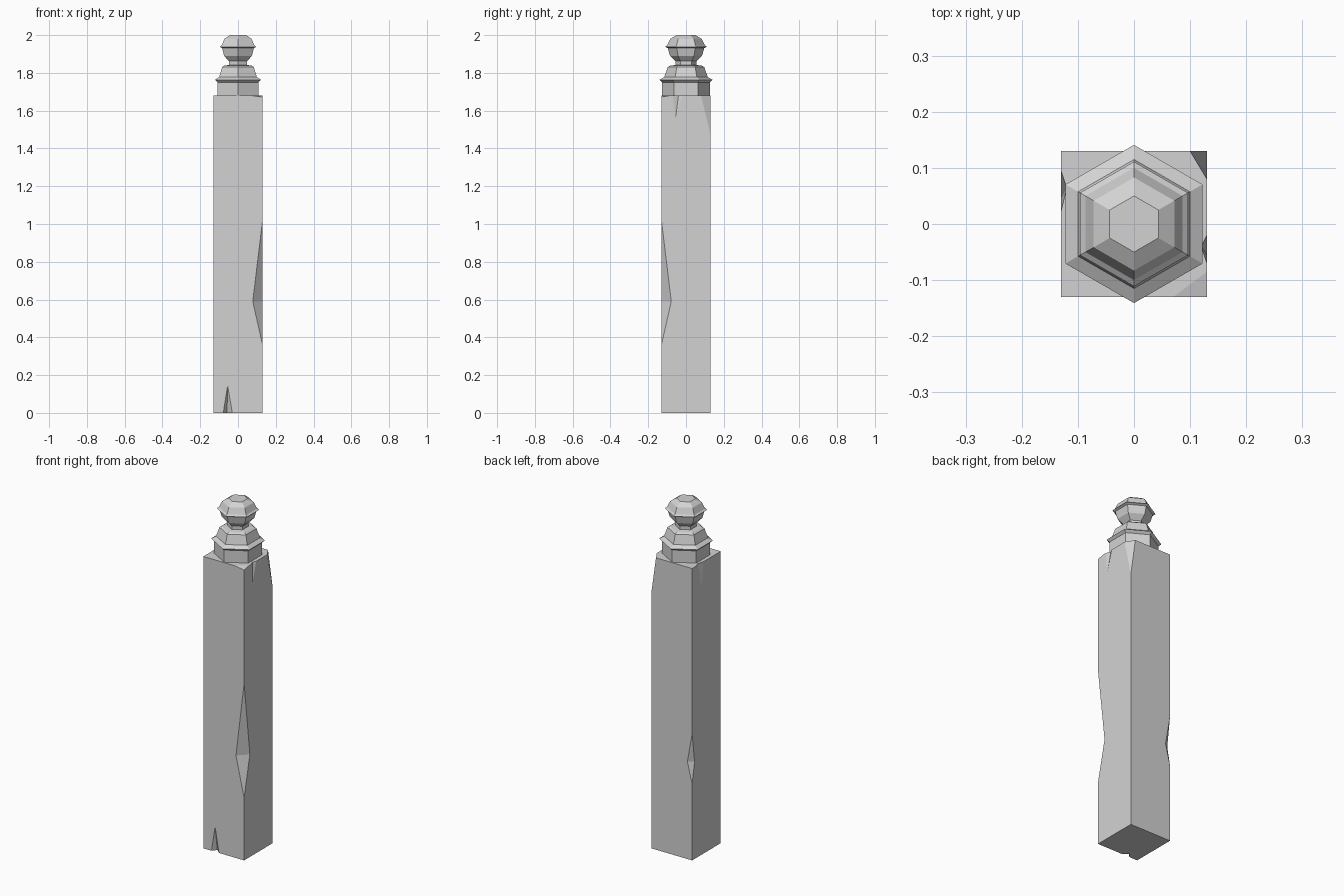
import bpy
import bmesh
import math

if "Cube" in bpy.data.objects:
    bpy.data.objects.remove(bpy.data.objects["Cube"], do_unlink=True)

H = 0.13      # half width of the post
TOP = 1.68    # height of the square shaft

stone = bpy.data.materials.new("grey stone")
stone.use_nodes = True
colour = (0.65, 0.65, 0.65, 1)
stone.diffuse_color = colour
stone.node_tree.nodes["Principled BSDF"].inputs["Base Color"].default_value = colour


def make_object(name, bm):
    bmesh.ops.recalc_face_normals(bm, faces=bm.faces[:])
    mesh = bpy.data.meshes.new(name)
    bm.to_mesh(mesh)
    bm.free()
    mesh.materials.append(stone)
    obj = bpy.data.objects.new(name, mesh)
    bpy.context.collection.objects.link(obj)
    return obj


def carve(obj, name, points):
    """Cut the convex hull of the points out of the object."""
    bm = bmesh.new()
    for p in points:
        bm.verts.new(p)
    bmesh.ops.convex_hull(bm, input=bm.verts[:])
    cutter = make_object(name, bm)
    cutter.hide_render = True
    mod = obj.modifiers.new(name, 'BOOLEAN')
    mod.operation = 'DIFFERENCE'
    mod.solver = 'EXACT'
    mod.object = cutter
    bpy.context.view_layer.objects.active = obj
    bpy.ops.object.modifier_apply(modifier=name)
    bpy.data.objects.remove(cutter, do_unlink=True)


def edge_chip(sx, sy, low, mid, high, dx, dy):
    """Chip on a vertical edge, deepest at height mid."""
    x, y = sx * H, sy * H
    return [(x, y, low), (x, y, high), (x - sx * dx, y, mid),
            (x, y - sy * dy, mid), (x + sx * 0.1, y + sy * 0.1, mid)]


def corner_chip(sx, sy, dx, dy, dz):
    """Flat slice off a top corner."""
    x, y = sx * H, sy * H
    return [(x - sx * dx, y, TOP), (x, y - sy * dy, TOP), (x, y, TOP - dz),
            (x + sx * dx, y + sy * dy, TOP + dz)]


def side_crack(sx, start, end, tip, inner, depth, length):
    """Crack running down a side face from the top edge."""
    x = sx * H
    return [(x, start, TOP), (x, end, TOP), (x, tip, TOP - length),
            (x - sx * depth, inner, TOP), (x + sx * 0.03, inner, TOP + 0.06)]


# Square shaft
bm = bmesh.new()
bmesh.ops.create_cube(bm, size=1)
for v in bm.verts:
    v.co = (v.co.x * 2 * H, v.co.y * 2 * H, (v.co.z + 0.5) * TOP)
shaft = make_object("post_shaft", bm)

# Weathering: chips and cracks
carve(shaft, "front_edge_chip", edge_chip(1, -1, 0.36, 0.59, 1.02, 0.052, 0.052))
carve(shaft, "back_edge_chip", edge_chip(-1, 1, 0.44, 0.56, 0.73, 0.03, 0.022))
carve(shaft, "back_corner_chip", corner_chip(1, 1, 0.03, 0.05, 0.21))
carve(shaft, "front_corner_chip", corner_chip(1, -1, 0.06, 0.045, 0.008))
carve(shaft, "left_crack", side_crack(1, -0.07, -0.02, -0.055, -0.04, 0.01, 0.12))
carve(shaft, "right_crack", side_crack(-1, 0.095, 0.023, 0.045, 0.065, 0.01, 0.15))
carve(shaft, "base_crack", [(-0.078, -H, 0), (-0.03, -H, 0), (-0.055, -H, 0.145),
                            (-0.058, -H + 0.025, 0), (-0.055, -H - 0.05, -0.05)])

# Six-sided finial: collar, flange, shoulder, neck and ball as (radius, height)
profile = [(0.126, TOP - 0.01), (0.126, 1.75), (0.141, 1.763), (0.115, 1.778),
           (0.097, 1.83), (0.085, 1.838), (0.056, 1.842), (0.056, 1.862),
           (0.085, 1.89), (0.097, 1.932), (0.111, 1.938), (0.1, 1.946),
           (0.083, 1.98), (0.05, 2.0)]
bm = bmesh.new()
rings = []
for r, z in profile:
    angles = [math.radians(90 + 60 * i) for i in range(6)]
    rings.append([bm.verts.new((r * math.cos(a), r * math.sin(a), z)) for a in angles])
for a, b in zip(rings, rings[1:]):
    for i in range(6):
        j = (i + 1) % 6
        bm.faces.new((a[i], a[j], b[j], b[i]))
bm.faces.new(rings[0])
bm.faces.new(rings[-1])
make_object("finial", bm)
